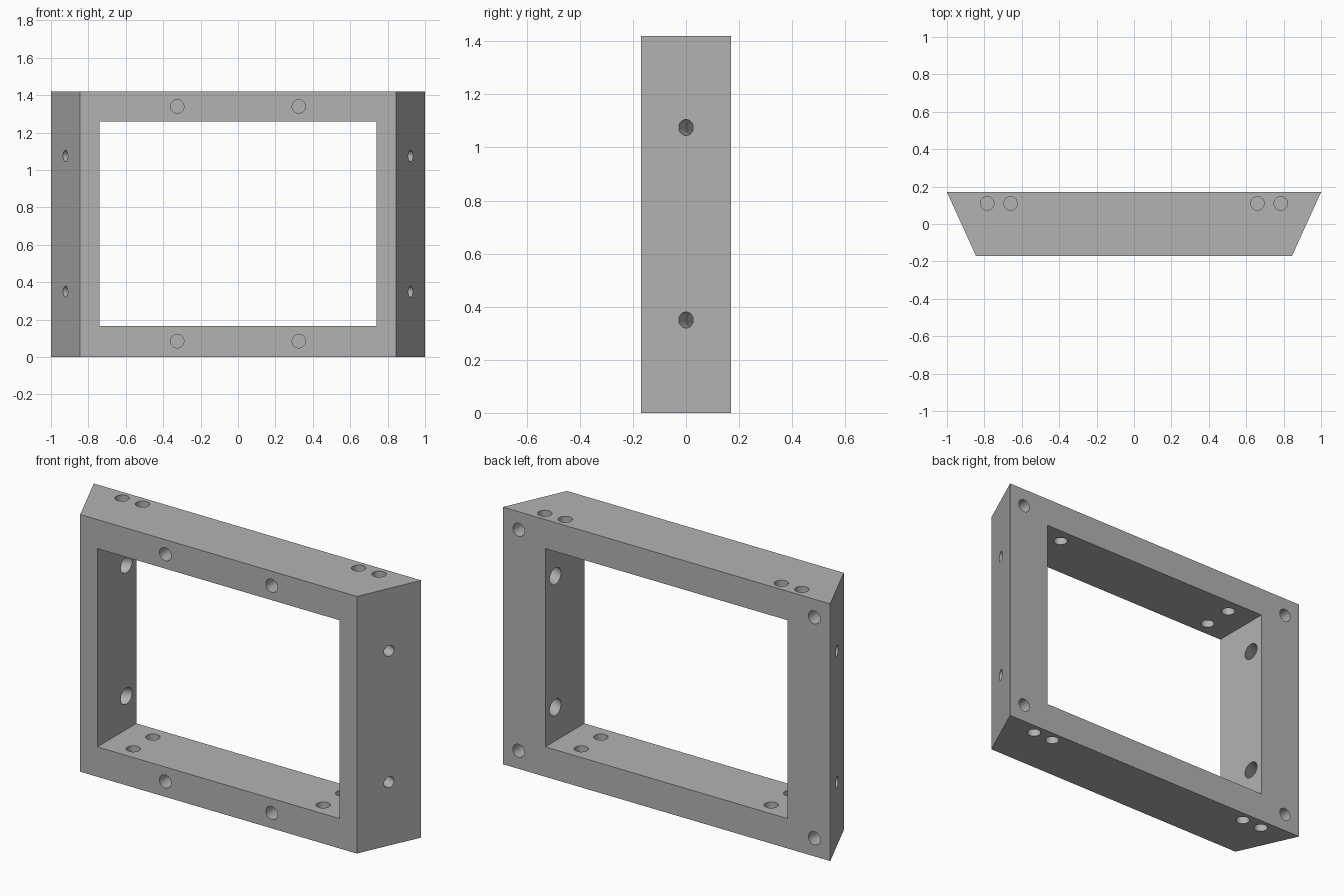
import bpy, bmesh, math
from mathutils import Vector, Matrix

cube = bpy.data.objects.get("Cube")
if cube:
    bpy.data.objects.remove(cube, do_unlink=True)

HEIGHT, HALF_DEPTH = 1.42, 0.17
BACK_HALF, FRONT_HALF = 1.0, 0.845
OPEN_HALF, OPEN_LOW, OPEN_HIGH = 0.74, 0.165, 1.26
HOLE_R, HOLE_DEPTH = 0.036, 0.1

grey = bpy.data.materials.new("mid grey")
grey.use_nodes = True
grey.diffuse_color = (0.45, 0.45, 0.45, 1)
grey.node_tree.nodes["Principled BSDF"].inputs["Base Color"].default_value = (0.45, 0.45, 0.45, 1)


def make_object(name, bm):
    bmesh.ops.recalc_face_normals(bm, faces=bm.faces)
    mesh = bpy.data.meshes.new(name)
    bm.to_mesh(mesh)
    bm.free()
    mesh.materials.append(grey)
    obj = bpy.data.objects.new(name, mesh)
    bpy.context.collection.objects.link(obj)
    return obj


def add_pin(bm, start, direction, radius, begin, end):
    """Cylinder along a direction, from begin to end measured from start."""
    d = Vector(direction).normalized()
    centre = Vector(start) + d * (begin + end) / 2
    turn = d.to_track_quat('Z', 'Y').to_matrix().to_4x4()
    bmesh.ops.create_cone(bm, cap_ends=True, segments=40, radius1=radius, radius2=radius,
                          depth=end - begin, matrix=Matrix.Translation(centre) @ turn)


def cut(target, name, bm):
    cutter = make_object(name, bm)
    cutter.hide_render = True
    mod = target.modifiers.new(name, 'BOOLEAN')
    mod.operation, mod.solver, mod.object = 'DIFFERENCE', 'EXACT', cutter
    bpy.context.view_layer.objects.active = target
    bpy.ops.object.modifier_apply(modifier=mod.name)
    bpy.data.objects.remove(cutter, do_unlink=True)


# Frame body: trapezoid footprint pulled up
bm = bmesh.new()
footprint = [(-FRONT_HALF, -HALF_DEPTH), (FRONT_HALF, -HALF_DEPTH),
             (BACK_HALF, HALF_DEPTH), (-BACK_HALF, HALF_DEPTH)]
base = bm.faces.new([bm.verts.new((x, y, 0)) for x, y in footprint])
pulled = bmesh.ops.extrude_face_region(bm, geom=[base])["geom"]
bmesh.ops.translate(bm, vec=(0, 0, HEIGHT),
                    verts=[v for v in pulled if isinstance(v, bmesh.types.BMVert)])
frame = make_object("frame", bm)

# Rectangular opening
bm = bmesh.new()
bmesh.ops.create_cube(bm, size=1, matrix=Matrix.Translation((0, 0, (OPEN_LOW + OPEN_HIGH) / 2))
                      @ Matrix.Diagonal((2 * OPEN_HALF, 1, OPEN_HIGH - OPEN_LOW, 1)))
cut(frame, "opening_cutter", bm)

# Blind pockets, listed as start and direction, and slanted bolt holes
holes, bores = bmesh.new(), bmesh.new()
pockets = []
for side in (-1, 1):
    for z in (0.085, 1.34):
        pockets.append(((side * 0.325, -HALF_DEPTH, z), (0, 1, 0)))
    for z in (0.1, 1.32):
        pockets.append(((side * 0.903, HALF_DEPTH, z), (0, -1, 0)))
    for x in (0.66, 0.785):
        pockets.append(((side * x, 0.11, HEIGHT), (0, 0, -1)))
        pockets.append(((side * x, 0.11, 0), (0, 0, 1)))
    for y in (-0.085, 0.085):
        pockets.append(((side * 0.58, y, OPEN_LOW), (0, 0, -1)))
        pockets.append(((side * 0.58, y, OPEN_HIGH), (0, 0, 1)))
    # Bolt holes square to the slanted sides, wider towards the opening
    inward = (-side * 2 * HALF_DEPTH, BACK_HALF - FRONT_HALF, 0)
    for z in (0.35, 1.075):
        start = (side * (BACK_HALF + FRONT_HALF) / 2, 0, z)
        add_pin(holes, start, inward, 0.03, -0.02, 0.25)
        add_pin(bores, start, inward, 0.045, 0.072, 0.26)
for start, direction in pockets:
    add_pin(holes, start, direction, HOLE_R, -0.02, HOLE_DEPTH)
cut(frame, "hole_cutter", holes)
cut(frame, "counterbore_cutter", bores)

# Round hole walls, crisp frame edges
bpy.ops.object.select_all(action='DESELECT')
frame.select_set(True)
bpy.context.view_layer.objects.active = frame
bpy.ops.object.shade_smooth_by_angle(angle=math.radians(30))
